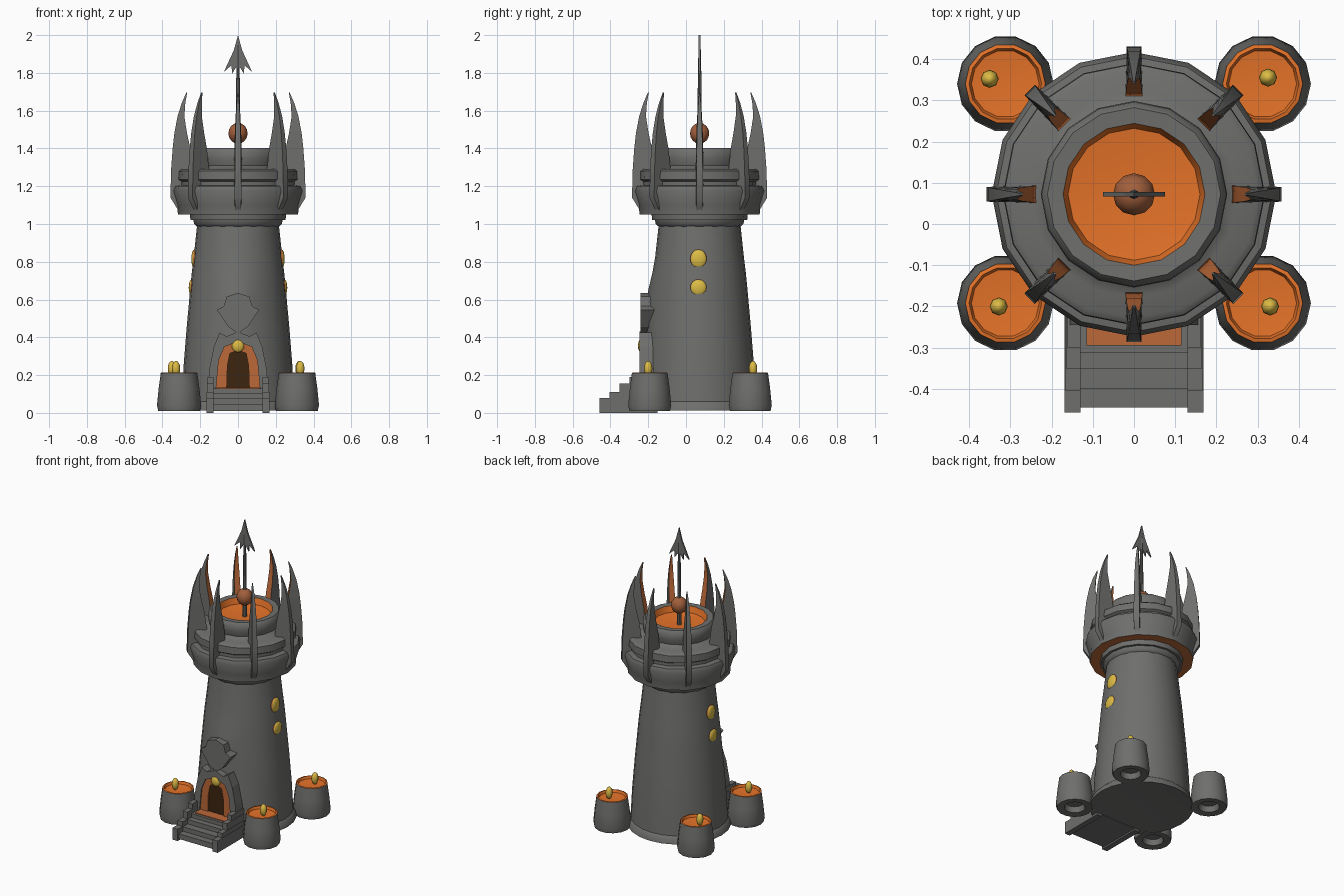
import bpy, bmesh, math
from mathutils import Vector

if "Cube" in bpy.data.objects:
    bpy.data.objects.remove(bpy.data.objects["Cube"])

CY = 0.072  # tower axis in y


def mat(name, rgb):
    m = bpy.data.materials.new(name)
    m.diffuse_color = (*rgb, 1)
    m.use_nodes = True
    m.node_tree.nodes["Principled BSDF"].inputs["Base Color"].default_value = m.diffuse_color
    return m


STONE = mat("grey stone", (0.158, 0.158, 0.153))
ORANGE = mat("glowing orange", (0.78, 0.17, 0.022))
RUST = mat("rust orange", (0.50, 0.14, 0.04))
BROWN = mat("brown orb", (0.36, 0.115, 0.045))
YELLOW = mat("yellow flame", (0.72, 0.50, 0.06))
DARK = mat("dark doorway", (0.045, 0.018, 0.005))


def finish(name, bm, mats, rule=None, smooth=35):
    bmesh.ops.recalc_face_normals(bm, faces=bm.faces)
    if rule:
        for f in bm.faces:
            f.material_index = rule(f.calc_center_median(), f.normal)
    me = bpy.data.meshes.new(name)
    bm.to_mesh(me)
    bm.free()
    for m in mats:
        me.materials.append(m)
    if smooth:
        me.shade_smooth()
        me.set_sharp_from_angle(angle=math.radians(smooth))
    ob = bpy.data.objects.new(name, me)
    bpy.context.collection.objects.link(ob)
    return ob


def lathe(name, profile, centre, segs, mats, rule=None, smooth=35):
    bm = bmesh.new()
    rings = []
    for r, z in profile:
        rings.append([bm.verts.new((centre[0] + r * math.cos(2 * math.pi * i / segs),
                                    centre[1] + r * math.sin(2 * math.pi * i / segs), z))
                      for i in range(segs)])
    for a, b in zip(rings, rings[1:]):
        for i in range(segs):
            j = (i + 1) % segs
            bm.faces.new((a[i], a[j], b[j], b[i]))
    bm.faces.new(rings[0])
    bm.faces.new(rings[-1])
    return finish(name, bm, mats, rule, smooth)


def slab(name, pts, y0, y1, m):
    """Extrude an x-z outline from y0 to y1."""
    bm = bmesh.new()
    f = bm.faces.new([bm.verts.new((x, y0, z)) for x, z in pts])
    ext = bmesh.ops.extrude_face_region(bm, geom=[f])
    bmesh.ops.translate(bm, vec=(0, y1 - y0, 0),
                        verts=[v for v in ext["geom"] if isinstance(v, bmesh.types.BMVert)])
    bmesh.ops.triangulate(bm, faces=[f for f in bm.faces if len(f.verts) > 4])
    return finish(name, bm, [m], smooth=0)


def mirrored(half):
    """Complete a half outline (starting and ending on x = 0)."""
    return half + [(-x, z) for x, z in reversed(half) if x > 1e-6]


def arch_band(outer, inner):
    """Open arch: half outlines run from foot to crown on the +x side."""
    o = outer + [(-x, z) for x, z in reversed(outer[:-1])]
    i = inner + [(-x, z) for x, z in reversed(inner[:-1])]
    return o + i[::-1]


def box(name, x0, x1, y0, y1, z0, z1, m):
    return slab(name, [(x0, z0), (x1, z0), (x1, z1), (x0, z1)], y0, y1, m)


def ball(name, centre, radii, mats, segs=12, rule=None):
    bm = bmesh.new()
    bmesh.ops.create_uvsphere(bm, u_segments=segs, v_segments=8, radius=1)
    bmesh.ops.scale(bm, vec=radii, verts=bm.verts)
    bmesh.ops.translate(bm, vec=centre, verts=bm.verts)
    return finish(name, bm, mats, rule, smooth=60)


# Tapered tower shaft, swelling slightly above the door
shaft = lathe("tower_shaft", [(0.30, 0.014), (0.318, 0.012), (0.312, 0.045), (0.298, 0.06),
                              (0.288, 0.25), (0.272, 0.45), (0.26, 0.58), (0.253, 0.66),
                              (0.245, 0.74), (0.235, 0.82), (0.216, 1.0)], (0, CY), 24, [STONE])
for v in shaft.data.vertices:
    if v.co.y < CY and 0.4 < v.co.z < 0.9:
        v.co.y -= 0.024 * math.exp(-(v.co.x / 0.08) ** 2 - ((v.co.z - 0.58) / 0.13) ** 2)

# Crown with collar, two rings, drum and glowing basin
lathe("crown", [(0.21, 0.98), (0.232, 1.0), (0.236, 1.02), (0.252, 1.02), (0.254, 1.052),
                (0.318, 1.05), (0.322, 1.1), (0.345, 1.175), (0.334, 1.2), (0.302, 1.205),
                (0.302, 1.225), (0.318, 1.235), (0.316, 1.28), (0.30, 1.292), (0.25, 1.285),
                (0.216, 1.31), (0.226, 1.345), (0.224, 1.385), (0.21, 1.402), (0.172, 1.40),
                (0.160, 1.36), (0.08, 1.35)], (0, CY), 16, [STONE, ORANGE, RUST],
      lambda c, n: 2 if (n.z < -0.8 and 1.045 < c.z < 1.055) else
      1 if (c.z > 1.34 and math.hypot(c.x, c.y - CY) < 0.168) else 0, 50)

# Eight curved horns: (z, outer radius, inner radius, half width)
LEVELS = [(1.075, 0.318, 0.28, 0.019), (1.14, 0.358, 0.28, 0.022), (1.29, 0.354, 0.238, 0.021),
          (1.40, 0.346, 0.252, 0.019), (1.48, 0.337, 0.27, 0.017), (1.57, 0.32, 0.284, 0.013),
          (1.64, 0.298, 0.279, 0.008), (1.695, 0.274, 0.269, 0.003)]
for k in range(8):
    a = k * math.pi / 4
    out, side = Vector((math.cos(a), math.sin(a), 0)), Vector((-math.sin(a), math.cos(a), 0))
    bm = bmesh.new()
    rings = []
    for z, ro, ri, w in LEVELS:
        rings.append([bm.verts.new(Vector((0, CY, z)) + out * r + side * s)
                      for r, s in ((ro, -w * 0.8), (ro, w * 0.8), (ri, w), (ri, -w))])
    for p, q in zip(rings, rings[1:]):
        for i in range(4):
            j = (i + 1) % 4
            bm.faces.new((p[i], p[j], q[j], q[i]))
    bm.faces.new(rings[0])
    bm.faces.new(rings[-1])
    finish("horn_%d" % k, bm, [STONE, RUST],
           lambda c, n, out=out: 1 if (n.dot(out) < -0.7 and c.z > 1.29) else 0)

# Spear with orb
lathe("spear_shaft", [(0.014, 1.34), (0.012, 1.5), (0.009, 1.8), (0.005, 1.97)], (0, CY), 8, [STONE])
slab("spear_head", mirrored([(0, 2.0), (0.022, 1.92), (0.075, 1.805), (0.034, 1.84),
                             (0.032, 1.795), (0.01, 1.83), (0, 1.82)]), CY - 0.005, CY + 0.005, STONE)
ball("orb", (0, CY, 1.48), (0.051, 0.051, 0.055), [BROWN])

# Four corner braziers with flames
flames = {(1, 1): (0.325, 0.355), (-1, 1): (-0.35, 0.352),
          (1, -1): (0.33, -0.20), (-1, -1): (-0.328, -0.20)}
for (sx, sy), (fx, fy) in flames.items():
    c = (sx * 0.312, 0.34 if sy > 0 else -0.192)
    tag = ("right" if sx > 0 else "left") + ("_back" if sy > 0 else "_front")
    lathe("brazier_" + tag, [(0.055, 0.05), (0.065, 0.014), (0.110, 0.01), (0.117, 0.04),
                             (0.108, 0.13), (0.099, 0.195), (0.097, 0.212), (0.088, 0.214),
                             (0.082, 0.197), (0.04, 0.193)], c, 14, [STONE, ORANGE],
          lambda p, n: 1 if (n.z > 0.3 and p.z > 0.18) or
          (p.z > 0.2 and math.hypot(p.x - c[0], p.y - c[1]) < 0.09) else 0)
    ball("flame_" + tag, (fx, fy, 0.235), (0.022, 0.022, 0.04), [YELLOW], 8)

# Stairs with stepped side walls
edges = [-0.445, -0.40, -0.35, -0.312]
for i, (y, z) in enumerate(zip(edges, (0.045, 0.075, 0.105, 0.13))):
    box("step_%d" % i, -0.132, 0.132, y, -0.15, 0.01 if i == 0 else z - 0.03, z, STONE)
for s in (-1, 1):
    for i, (y, z) in enumerate(zip((-0.457, -0.405, -0.352, -0.30), (0.08, 0.11, 0.155, 0.19))):
        box("stair_wall_%d_%d" % (s, i), s * 0.13, s * (0.168 - 0.002 * i), y, -0.15, 0.0, z, STONE)
box("door_sill", -0.115, 0.115, -0.295, -0.2, 0.128, 0.135, RUST)

# Doorway: dark opening, rust frame, stone arch and keystone lamp
inner = [(0.06, 0.132), (0.056, 0.25), (0.043, 0.315), (0, 0.332)]
middle = [(0.116, 0.132), (0.102, 0.28), (0.072, 0.35), (0, 0.378)]
outer = [(0.162, 0.1), (0.152, 0.23), (0.128, 0.35), (0.098, 0.425), (0.06, 0.405), (0, 0.43)]
slab("door_opening", inner + [(-x, z) for x, z in reversed(inner[:-1])], -0.229, -0.2, DARK)
slab("door_frame", arch_band(middle, inner), -0.237, -0.14, RUST)
slab("door_arch", arch_band(outer, middle), -0.245, -0.12, STONE)
ball("door_lamp", (0, -0.238, 0.355), (0.033, 0.016, 0.035), [YELLOW])

# Shield-shaped stone above the door, with a recessed border plate behind it
slab("door_crest", mirrored([(0, 0.42), (0.05, 0.455), (0.112, 0.545), (0.075, 0.565),
                             (0.06, 0.615), (0, 0.635)]), -0.24, -0.15, STONE)

# Oval side windows, yellow facing out with rust rims
for s in (-1, 1):
    for n, x, z, h in (("upper", 0.231, 0.815, 0.05), ("lower", 0.245, 0.663, 0.044)):
        ball("window_" + n + ("_right" if s > 0 else "_left"), (s * x, 0.066, z),
             (0.016, 0.044, h), [RUST, YELLOW], 16,
             lambda p, nrm, s=s: 1 if nrm.x * s > 0.62 else 0)
